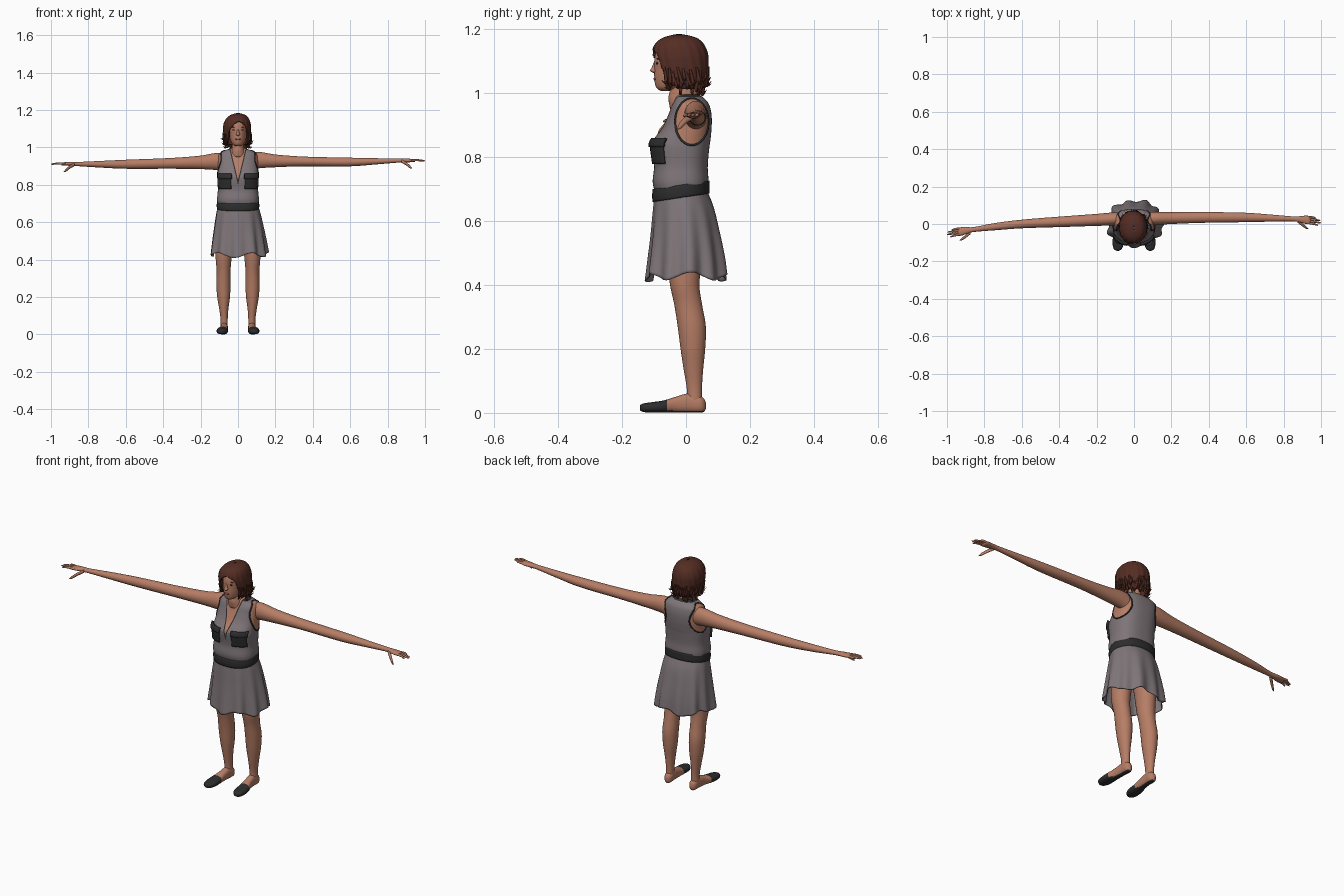
import bpy, bmesh, math, random
from mathutils import Vector
from math import sin, cos, pi, radians

if "Cube" in bpy.data.objects:
    bpy.data.objects.remove(bpy.data.objects["Cube"])

random.seed(4)

def material(name, r, g, b):
    m = bpy.data.materials.new(name)
    m.diffuse_color = (r, g, b, 1)
    m.use_nodes = True
    m.node_tree.nodes["Principled BSDF"].inputs["Base Color"].default_value = m.diffuse_color
    return m

SKIN = material("skin", 0.47, 0.205, 0.13)
DRESS = material("dress grey", 0.21, 0.178, 0.187)
DARK = material("dark trim", 0.026, 0.026, 0.028)
HAIR = material("hair brown", 0.088, 0.026, 0.017)
LIPS = material("lips", 0.32, 0.09, 0.075)

def at(rows, s):
    """Smoothly interpolated section (c1, c2, r1, r2) at station s."""
    i = max([k for k in range(len(rows) - 1) if rows[k][0] <= s], default=0)
    a, b, p, q = rows[i], rows[i + 1], rows[max(i - 1, 0)], rows[min(i + 2, len(rows) - 1)]
    h = b[0] - a[0]
    f = (s - a[0]) / h
    out = []
    for k in range(1, 5):
        ma, mb = (b[k] - p[k]) / (b[0] - p[0]) * h, (q[k] - a[k]) / (q[0] - a[0]) * h
        out.append((2*f**3 - 3*f*f + 1) * a[k] + (f**3 - 2*f*f + f) * ma
                   + (3*f*f - 2*f**3) * b[k] + (f**3 - f*f) * mb)
    return out[0], out[1], max(out[2], .001), max(out[3], .001)

def point(rows, s, a, axis, p=2, off=0):
    c1, c2, r1, r2 = at(rows, s)
    u = c1 + (r1 + off) * math.copysign(abs(cos(a)) ** (2 / p), cos(a))
    v = c2 + (r2 + off) * math.copysign(abs(sin(a)) ** (2 / p), sin(a))
    return Vector({'z': (u, v, s), 'x': (s, u, v), 'y': (u, s, v)}[axis])

def finish(name, bm, mats, rule=None):
    bmesh.ops.recalc_face_normals(bm, faces=bm.faces)
    for f in bm.faces:
        f.smooth = True
        if rule:
            f.material_index = rule(f.calc_center_median())
    me = bpy.data.meshes.new(name)
    bm.to_mesh(me)
    bm.free()
    for m in mats:
        me.materials.append(m)
    ob = bpy.data.objects.new(name, me)
    bpy.context.collection.objects.link(ob)
    return ob

def loft(name, rows, mats, axis='z', n=32, m=30, p=2, off=0, rule=None, warp=None,
         cap=True, arc=None, span=None, cuts=(), drop=None, thick=0):
    rows = sorted(rows)
    s0, s1 = span or (rows[0][0], rows[-1][0])
    a0, a1 = arc or (0, 2 * pi)
    bm = bmesh.new()
    grid = []
    for j in range(m + 1):
        s = s0 + (s1 - s0) * j / m
        ring = []
        for i in range(n + 1 if arc else n):
            a = a0 + (a1 - a0) * i / n
            v = point(rows, s, a, axis, p, off)
            ring.append(bm.verts.new(warp(v, a, s) if warp else v))
        grid.append(ring)
    for lo, hi in zip(grid, grid[1:]):
        for i in range(n):
            k = (i + 1) % len(lo)
            bm.faces.new((lo[i], lo[k], hi[k], hi[i]))
    if cap and not arc:
        bm.faces.new(grid[0])
        bm.faces.new(grid[-1])
    for co, no in cuts:
        bmesh.ops.bisect_plane(bm, geom=bm.verts[:] + bm.edges[:] + bm.faces[:],
                               plane_co=co, plane_no=no)
    if drop:
        bmesh.ops.delete(bm, geom=[f for f in bm.faces if drop(f.calc_center_median())], context='FACES')
    ob = finish(name, bm, mats, rule)
    if thick:
        mod = ob.modifiers.new("thickness", 'SOLIDIFY')
        mod.thickness, mod.offset = thick, -1
    return ob

def zr(z, rx, yf, yb, cx=0):
    return (z, cx, (yf + yb) / 2, rx, (yb - yf) / 2)

def strands(name, paths, depth, mat, cyclic=False):
    cu = bpy.data.curves.new(name, 'CURVE')
    cu.dimensions, cu.bevel_depth, cu.bevel_resolution = '3D', depth, 1
    for path in paths:
        sp = cu.splines.new('POLY')
        sp.points.add(len(path) - 1)
        sp.use_cyclic_u = cyclic
        for k, (q, co) in enumerate(zip(sp.points, path)):
            q.co = (*co, 1)
            q.radius = 1 if cyclic else max(.12, sin(pi * (.2 + .8 * k / (len(path) - 1))))
        sp.use_smooth = True
    cu.materials.append(mat)
    ob = bpy.data.objects.new(name, cu)
    bpy.context.collection.objects.link(ob)
    bpy.context.view_layer.objects.active = ob
    ob.select_set(True)
    bpy.ops.object.convert(target='MESH')
    ob.select_set(False)

def blob(name, co, size, mat):
    bm = bmesh.new()
    bmesh.ops.create_uvsphere(bm, u_segments=16, v_segments=10, radius=1)
    for v in bm.verts:
        v.co = Vector(co) + Vector([a * b for a, b in zip(v.co, size)])
    finish(name, bm, [mat])

# Blouse with open V neck and bare arm openings
TORSO = [zr(.68, .107, -.094, .062), zr(.72, .112, -.104, .07), zr(.77, .108, -.1, .068),
         zr(.83, .11, -.107, .073), zr(.85, .109, -.104, .076), zr(.89, .108, -.075, .08),
         zr(.93, .107, -.056, .08), zr(.96, .103, -.045, .074), zr(.974, .092, -.038, .066),
         zr(.986, .066, -.034, .054), zr(.996, .038, -.03, .04)]
P = 2.5
in_arm = lambda y, z: ((y - .018) / .05) ** 2 + ((z - .91) / .073) ** 2 < 1
def torso_rule(c):
    if c.y < .01 and abs(c.x) < .24 * (c.z - .825):
        return 1
    if (c.y < .01 and abs(c.x) < .24 * (c.z - .8)) or c.z > .988:
        return 2
    return 1 if abs(c.x) > .06 and in_arm(c.y, c.z) else 0
loft("blouse", TORSO, [DRESS, SKIN, DARK], n=96, m=70, p=P, rule=torso_rule,
     cuts=[((0, 0, z), (s, 0, -.24)) for z in (.8, .825) for s in (1, -1)])

# Armhole piping following the blouse surface
def armhole(side):
    path = []
    for i in range(48):
        y, z = .018 + .052 * cos(i * pi / 24), .91 + .073 * sin(i * pi / 24)
        cx, cy, rx, ry = at(TORSO, z)
        path.append((side * rx * max(0, 1 - min(1, abs((y - cy) / ry)) ** P) ** (1 / P), y, z))
    return path
strands("armhole_piping", [armhole(1), armhole(-1)], .0035, DARK, True)

# Chest pockets with flaps
for side in (-1, 1):
    arc = [radians(-90 + side * d) for d in (14, 60)]
    loft("pocket", TORSO, [DARK], n=14, m=10, p=P, off=.008, arc=arc, span=(.778, .85), thick=.01)
    arc = [radians(-90 + side * d) for d in (12, 62)]
    loft("pocket_flap", TORSO, [DARK], n=14, m=4, p=P, off=.012, arc=arc, span=(.832, .86), thick=.012)

# Belt, higher at the back
def belt_tilt(v, a, s):
    v.z += .15 * (v.y + .02)
    return v
loft("belt", [zr(.672, .113, -.104, .074), zr(.69, .114, -.106, .074), zr(.712, .112, -.104, .073)],
     [DARK], n=64, m=6, p=2.3, warp=belt_tilt)

# Flared skirt with folds that deepen towards the hem
def folds(v, a, s):
    t = min(1, max(0, (.69 - s) / .27))
    w = 1 + t * (.055 * sin(11 * a + .6) + .025 * sin(5 * a + 2))
    return Vector((v.x * w + .006 * t, v.y * w, v.z + .012 * t * sin(5 * a + 1) + .008 * t * abs(cos(a))))
SKIRT = [zr(.42, .15, -.122, .126), zr(.48, .143, -.116, .12), zr(.56, .132, -.108, .106),
         zr(.64, .119, -.102, .088), zr(.7, .106, -.096, .064)]
loft("skirt", SKIRT, [DRESS], n=144, m=30, p=2.15, warp=folds, cap=False, thick=.004)

# Legs and flat shoes
for s in (-1, 1):
    leg = [zr(.03, .019, .005, .05, s*.074), zr(.08, .019, .002, .05, s*.074), zr(.14, .025, -.008, .054, s*.076),
           zr(.2, .034, -.017, .06, s*.077), zr(.27, .038, -.026, .062, s*.078), zr(.34, .037, -.037, .05, s*.077),
           zr(.4, .042, -.05, .042, s*.077), zr(.5, .047, -.062, .052, s*.072), zr(.6, .05, -.07, .055, s*.062),
           zr(.65, .045, -.065, .045, s*.055)]
    loft("leg", leg, [SKIN], n=28, m=40)
    foot = [(-.144, s*.087, .016, .006, .008), (-.135, s*.087, .016, .02, .013), (-.11, s*.085, .017, .029, .016),
            (-.07, s*.083, .02, .029, .019), (-.03, s*.077, .026, .022, .025), (.01, s*.074, .031, .02, .03),
            (.045, s*.073, .027, .02, .026), (.057, s*.073, .024, .013, .02), (.062, s*.073, .022, .004, .01)]
    loft("foot", foot, [SKIN, DARK], axis='y', n=28, m=44, p=2.4,
         rule=lambda c: 1 if c.y < -.06 or c.z < .007 else 0)

# Arms, palms, fingers and thumbs
ARMS = {1: [(.07, .03, .925, .034, .045), (.11, .03, .932, .035, .044), (.2, .032, .928, .032, .034),
            (.35, .035, .925, .029, .026), (.6, .035, .922, .025, .023), (.75, .031, .926, .018, .016),
            (.86, .027, .93, .013, .011), (.89, .025, .93, .017, .011), (.925, .022, .93, .023, .009), (.945, .02, .93, .02, .007)],
        -1: [(-.07, .028, .92, .034, .045), (-.11, .027, .925, .035, .046), (-.2, .022, .92, .032, .036),
             (-.35, .014, .915, .029, .029), (-.6, 0, .91, .023, .024), (-.75, -.015, .91, .019, .017),
             (-.86, -.03, .911, .013, .011), (-.89, -.034, .912, .017, .011), (-.925, -.04, .912, .023, .009), (-.945, -.043, .911, .02, .007)]}
for s, rows in ARMS.items():
    loft("arm", rows, [SKIN], axis='x', n=24, m=60)
    _, py, pz, _, _ = rows[-2]
    for k, tip in zip((-1.5, -.5, .5, 1.5), (.985, 1, .997, .975)):
        loft("finger", [(s*.92, py + k*.010, pz, .006, .006), (s*.96, py - .004 + k*.0115, pz + .002, .0055, .0055),
                        (s*(tip - .006), py - .009 + k*.0125, pz - .001, .004, .004),
                        (s*tip, py - .01 + k*.0125, pz - .002, .001, .001)], [SKIN], axis='x', n=10, m=12)
    loft("thumb", [(s*.875, py - .004, pz - .003, .011, .009), (s*.9, py - .026, pz - .018, .009, .009),
                   (s*.922, py - .042, pz - .036, .006, .007), (s*.932, py - .047, pz - .043, .001, .001)],
         [SKIN], axis='x', n=12, m=12)

# Neck and head
loft("neck", [zr(.95, .05, -.05, .05), zr(.985, .036, -.055, .04), zr(1.01, .031, -.05, .036), zr(1.05, .032, -.05, .04)], [SKIN], m=14)
loft("head", [zr(1.007, .012, -.08, -.05), zr(1.013, .024, -.09, -.03), zr(1.025, .034, -.096, 0), zr(1.045, .043, -.099, .035),
              zr(1.075, .048, -.099, .05), zr(1.11, .051, -.098, .055), zr(1.14, .047, -.088, .048),
              zr(1.165, .03, -.06, .025), zr(1.172, .01, -.03, .0)], [SKIN], n=40, m=40)

# Face details
loft("nose", [zr(1.062, .004, -.1, -.09), zr(1.068, .011, -.112, -.09), zr(1.08, .007, -.107, -.09),
              zr(1.1, .004, -.099, -.09)], [SKIN], n=16, m=12)
blob("lips", (0, -.0965, 1.044), (.016, .005, .005), LIPS)
for s in (-1, 1):
    blob("eye", (s*.02, -.0895, 1.093), (.009, .004, .004), DARK)
    blob("eyebrow", (s*.021, -.0885, 1.107), (.013, .004, .0022), HAIR)

# Bobbed hair cap with an oval opening for the face
CAP = [zr(1.012, .06, -.06, .05, -.003), zr(1.03, .068, -.08, .062, -.003), zr(1.06, .072, -.094, .068, -.004),
       zr(1.09, .074, -.103, .07, -.005), zr(1.12, .073, -.106, .069, -.005), zr(1.15, .063, -.098, .058, -.003),
       zr(1.17, .045, -.078, .038, 0), zr(1.18, .022, -.05, .01, 0), zr(1.184, .004, -.03, -.015, 0)]
def waves(v, a, s):
    w = 1 + .014 * sin(17 * a + 30 * s) * min(1, (1.184 - s) / .05)
    return Vector((v.x * w, v.y * w, s))
def face_hole(c):
    if c.y > -.03:
        return False
    top = 1.138 if c.x > 0 else 1.138 + .45 * c.x
    width = .05 if c.z > 1.06 else .05 + .2 * (1.06 - c.z)
    return abs(c.x) < width * max(0, 1 - max(0, (c.z - 1.06) / (top - 1.06)) ** 3) ** .5 if c.z < top else False
loft("hair_cap", CAP, [HAIR], n=120, m=60, p=2.1, warp=waves, cap=False, drop=face_hole, thick=.008)

# Flicked-out hair ends around the sides and back
locks = []
for i in range(54):
    a = radians(-42 + 264 * (i + random.random() * .6) / 54)
    z, flick, fall = random.uniform(1.045, 1.085), random.uniform(.006, .02), random.uniform(.035, .055)
    turn = random.uniform(-.25, .25)
    path = []
    for k in range(9):
        t = k / 8
        zz = z - fall * sin(t * 2.2)
        path.append(point(CAP, max(1.012, zz), a + turn * t, 'z', 2.1, .001 + flick * t * t))
        path[-1].z = zz
    locks.append(path)
strands("hair_flicks", locks, .0055, HAIR)
